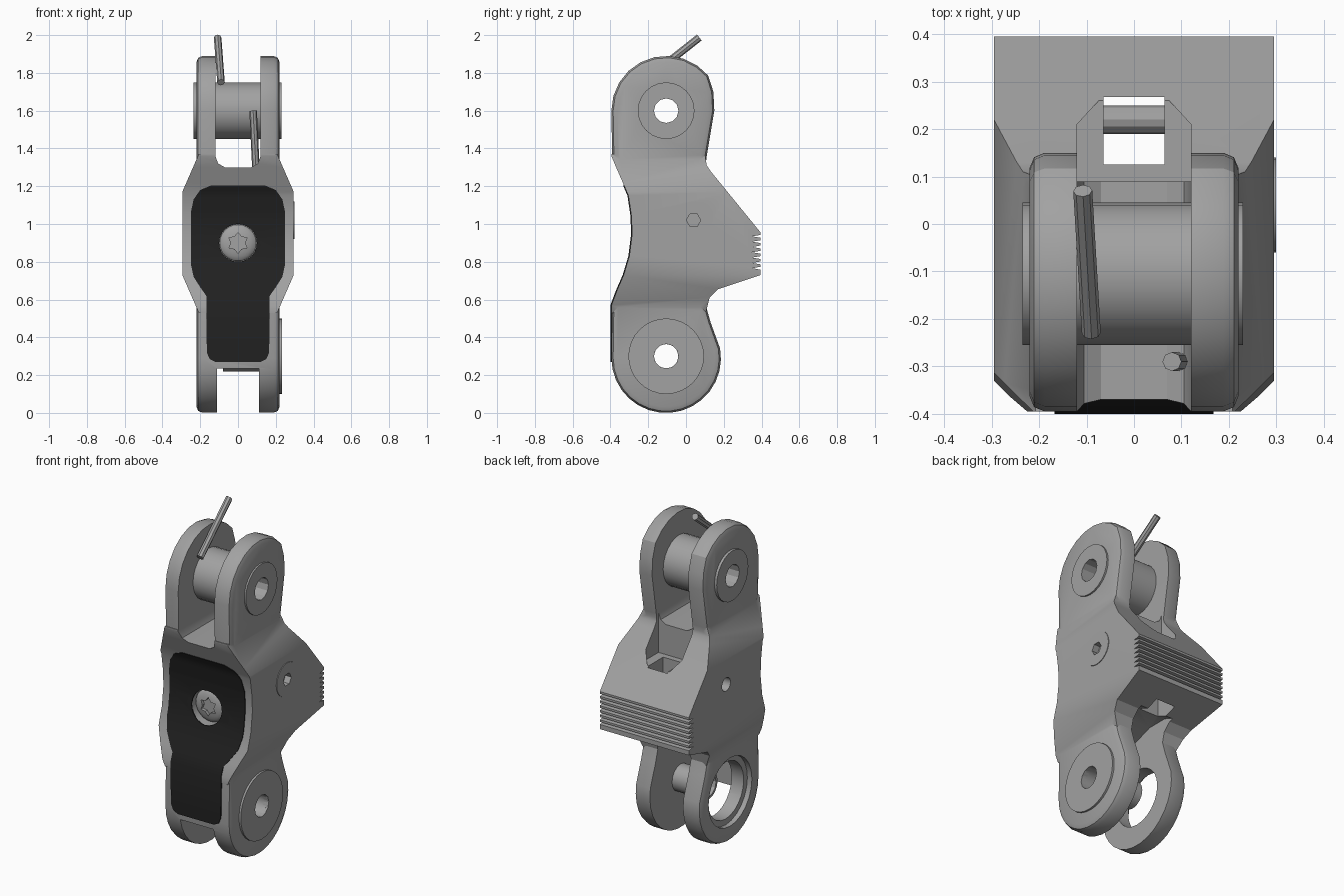
import bpy, bmesh
from math import sin, cos, pi, radians
from mathutils import Vector

if "Cube" in bpy.data.objects:
    bpy.data.objects.remove(bpy.data.objects["Cube"])


def material(name, value):
    m = bpy.data.materials.new(name)
    m.use_nodes = True
    color = (value, value, value, 1)
    m.diffuse_color = color
    m.node_tree.nodes["Principled BSDF"].inputs["Base Color"].default_value = color
    return m


GREY = material("satin grey metal", 0.36)
BLACK = material("black rubber", 0.015)


def make(name, bm, mat):
    bmesh.ops.recalc_face_normals(bm, faces=bm.faces)
    me = bpy.data.meshes.new(name)
    bm.to_mesh(me)
    bm.free()
    me.materials.append(mat)
    ob = bpy.data.objects.new(name, me)
    bpy.context.collection.objects.link(ob)
    return ob


def prism(name, pts, axis, lo, hi, bevel=0, mat=GREY):
    """Extrude a closed outline along an axis; optionally round the rim."""
    place = {"x": lambda a, b, t: (t, a, b),
             "y": lambda a, b, t: (a, t, b),
             "z": lambda a, b, t: (a, b, t)}[axis]
    bm = bmesh.new()
    ends = [[bm.verts.new(place(a, b, t)) for a, b in pts] for t in (lo, hi)]
    caps = [bm.faces.new(ring) for ring in ends]
    n = len(pts)
    for i in range(n):
        j = (i + 1) % n
        bm.faces.new((ends[0][i], ends[0][j], ends[1][j], ends[1][i]))
    bmesh.ops.recalc_face_normals(bm, faces=bm.faces)
    if bevel:
        rim = [e for c in caps for e in c.edges]
        bmesh.ops.bevel(bm, geom=rim, offset=bevel, segments=2,
                        profile=0.5, affect="EDGES")
    return make(name, bm, mat)


def arc(cy, cz, r, start, end, n):
    return [(cy + r * cos(radians(start + (end - start) * i / n)),
             cz + r * sin(radians(start + (end - start) * i / n)))
            for i in range(n + 1)]


def circle(cy, cz, r, n=24):
    return arc(cy, cz, r, 0, 360, n)[:-1]


def combine(ob, other, mode="DIFFERENCE"):
    """Apply a boolean and discard the second object."""
    mod = ob.modifiers.new("cut", "BOOLEAN")
    mod.operation, mod.object, mod.solver = mode, other, "EXACT"
    dg = bpy.context.evaluated_depsgraph_get()
    result = bpy.data.meshes.new_from_object(ob.evaluated_get(dg))
    ob.modifiers.clear()
    ob.data = result
    bpy.data.objects.remove(other)


def tube(name, cy, cz, r, bore, lo, hi, sides=24):
    ob = prism(name, circle(cy, cz, r, sides), "x", lo, hi)
    combine(ob, prism("bore", circle(cy, cz, bore, 12), "x", lo - 1, hi + 1))
    return ob


def rod(name, a, b, r):
    a, b = Vector(a), Vector(b)
    bm = bmesh.new()
    bmesh.ops.create_cone(bm, cap_ends=True, segments=8, radius1=r,
                          radius2=r, depth=(b - a).length)
    ob = make(name, bm, GREY)
    ob.rotation_euler = (b - a).to_track_quat("Z", "Y").to_euler()
    ob.location = (a + b) / 2
    return ob


def mirrored(half):
    return half + [(-x, b) for x, b in reversed(half)]


CY, LOW, HIGH = -0.105, 0.30, 1.60
# Concave front edge, as (y, z) from bottom to top
FRONT = [(-0.395, 0.57), (-0.365, 0.65), (-0.33, 0.73), (-0.30, 0.83),
         (-0.285, 0.95), (-0.29, 1.05), (-0.305, 1.15), (-0.335, 1.22),
         (-0.37, 1.30), (-0.395, 1.36)]

# Link body: two rounded lugs joined by a web
outline = arc(CY, 0.29, 0.29, 10, -180, 16)
outline += [(y + 0.004, z) for y, z in FRONT]
outline += arc(CY, HIGH, 0.29, 180, 40, 9)
outline += [(0.145, 1.70), (0.15, 1.60), (0.11, 1.36), (0.10, 1.28),
            (0.10, 0.62), (0.11, 0.55), (0.13, 0.48)]
body = prism("link_body", outline, "x", -0.22, 0.22, bevel=0.032)

# Hub: wider middle with a wedge and a serrated back edge
teeth = []
pitch = 0.225 / 8
for i in range(8):
    z = 0.955 - i * pitch
    teeth += [(0.395, z), (0.395, z - pitch * 0.45), (0.35, z - pitch * 0.72)]
teeth[-1] = (0.395, 0.73)
hub_side = [(-0.395, 0.53)] + FRONT + [(-0.395, 1.37), (0.10, 1.37), (0.11, 1.31), (0.13, 1.28)]
hub_side += teeth + [(0.17, 0.655), (0.125, 0.61), (0.105, 0.53)]
hub = prism("hub", hub_side, "x", -0.5, 0.5)
hub_front = mirrored([(0.2075, 0.53), (0.295, 0.73), (0.295, 1.17), (0.2075, 1.37)])
combine(hub, prism("hub_taper", hub_front, "y", -1, 1), "INTERSECT")
combine(body, hub, "UNION")

# Upper fork slot with rounded floor corners
slot = mirrored([(0.12, 2.2), (0.12, 1.36), (0.105, 1.32), (0.07, 1.30)])
combine(body, prism("upper_slot", slot, "y", -1, 1))

# Back pocket and the shaft running down through the wedge
pocket = mirrored([(0.12, 0.09), (0.12, 0.21), (0.065, 0.27)])
combine(body, prism("pocket", pocket, "z", 1.12, 1.6))
shaft = mirrored([(0.064, 0.125), (0.064, 0.268)])
combine(body, prism("shaft", shaft, "z", 0.45, 1.5))

# Lower fork slot, hollowed behind the front wall
hollow = [(-0.6, -0.2), (-0.6, 0.235), (-0.29, 0.235), (-0.29, 0.50),
          (-0.2, 0.62), (0, 0.69), (0.13, 0.69), (0.2, 0.66), (0.6, 0.66), (0.6, -0.2)]
combine(body, prism("lower_slot", hollow, "x", -0.11, 0.11))

# Bores, stepped eye, side recess and front screw seat
for cy, cz, r, lo, hi in ((CY, HIGH, 0.135, -0.5, 0.5),
                          (CY, LOW, 0.064, 0.05, 0.5),
                          (CY, LOW, 0.17, -0.5, -0.05),
                          (CY, LOW, 0.205, -0.5, -0.19),
                          (0.04, 1.02, 0.04, -0.5, -0.22),
                          (0.04, 1.02, 0.09, 0.25, 0.5)):
    combine(body, prism("bore", circle(cy, cz, r), "x", lo, hi))
combine(body, prism("screw_seat", circle(0, 0.9, 0.1), "y", -0.6, -0.255))

# Pin and bushings
tube("upper_pin", CY, HIGH, 0.15, 0.065, -0.235, 0.23)
tube("lower_washer", CY, LOW, 0.20, 0.065, 0.20, 0.232, 32)
tube("lower_bush", CY, LOW, 0.08, 0.065, -0.08, 0.12, 16)

# Side clamp screw with a hex socket
side_screw = prism("side_screw", circle(0.04, 1.02, 0.1), "x", 0.24, 0.299)
combine(side_screw, prism("socket", circle(0.04, 1.02, 0.038, 6), "x", 0.26, 0.5))
prism("cross_bar", circle(0.22, 0.85, 0.03, 12), "x", -0.08, 0.08)

# Loose wire pins
rod("upper_wire", (-0.09, -0.23, 1.75), (-0.108, 0.07, 1.987), 0.02)
rod("front_wire", (0.095, -0.29, 1.29), (0.08, -0.29, 1.60), 0.02)


# Rubber pad that follows the concave front
def interp(table, z):
    if z <= table[0][1]:
        return table[0][0]
    for (a, za), (b, zb) in zip(table, table[1:]):
        if z <= zb:
            return a + (b - a) * (z - za) / (zb - za)
    return table[-1][0]


WIDTH = [(0.12, 0.27), (0.15, 0.285), (0.165, 0.32), (0.168, 0.62),
         (0.20, 0.665), (0.235, 0.72), (0.25, 0.79), (0.25, 1.06),
         (0.235, 1.13), (0.20, 1.18), (0.14, 1.205)]
bm = bmesh.new()
previous = None
for z in sorted({p[1] for p in WIDTH} | {p[1] for p in FRONT if p[1] < 1.2}):
    w, y = interp(WIDTH, z), interp(FRONT, z)
    row = [bm.verts.new((sx * w, y + d, z))
           for sx, d in ((-1, -0.005), (1, -0.005), (1, 0.003), (-1, 0.003))]
    if previous:
        for i in range(4):
            j = (i + 1) % 4
            bm.faces.new((previous[i], previous[j], row[j], row[i]))
    else:
        bm.faces.new(row)
    previous = row
bm.faces.new(previous)
pad = make("front_pad", bm, BLACK)
combine(pad, prism("pad_hole", circle(0, 0.9, 0.1), "y", -0.6, 0))

# Domed front screw with a star socket
bm = bmesh.new()
bmesh.ops.create_uvsphere(bm, u_segments=24, v_segments=12, radius=1)
for v in bm.verts:
    v.co = (v.co.x * 0.097, v.co.y * 0.03 - 0.258, v.co.z * 0.097 + 0.9)
front_screw = make("front_screw", bm, GREY)
star = [((0.055 if i % 2 else 0.037) * cos(i * pi / 6),
         0.9 + (0.055 if i % 2 else 0.037) * sin(i * pi / 6)) for i in range(12)]
combine(front_screw, prism("star_socket", star, "y", -0.5, -0.265))

# Smooth curved areas while keeping real edges crisp
bpy.ops.object.select_all(action="DESELECT")
for ob in bpy.context.collection.objects:
    if ob.type == "MESH":
        ob.select_set(True)
        bpy.context.view_layer.objects.active = ob
bpy.ops.object.shade_smooth_by_angle(angle=radians(25))
